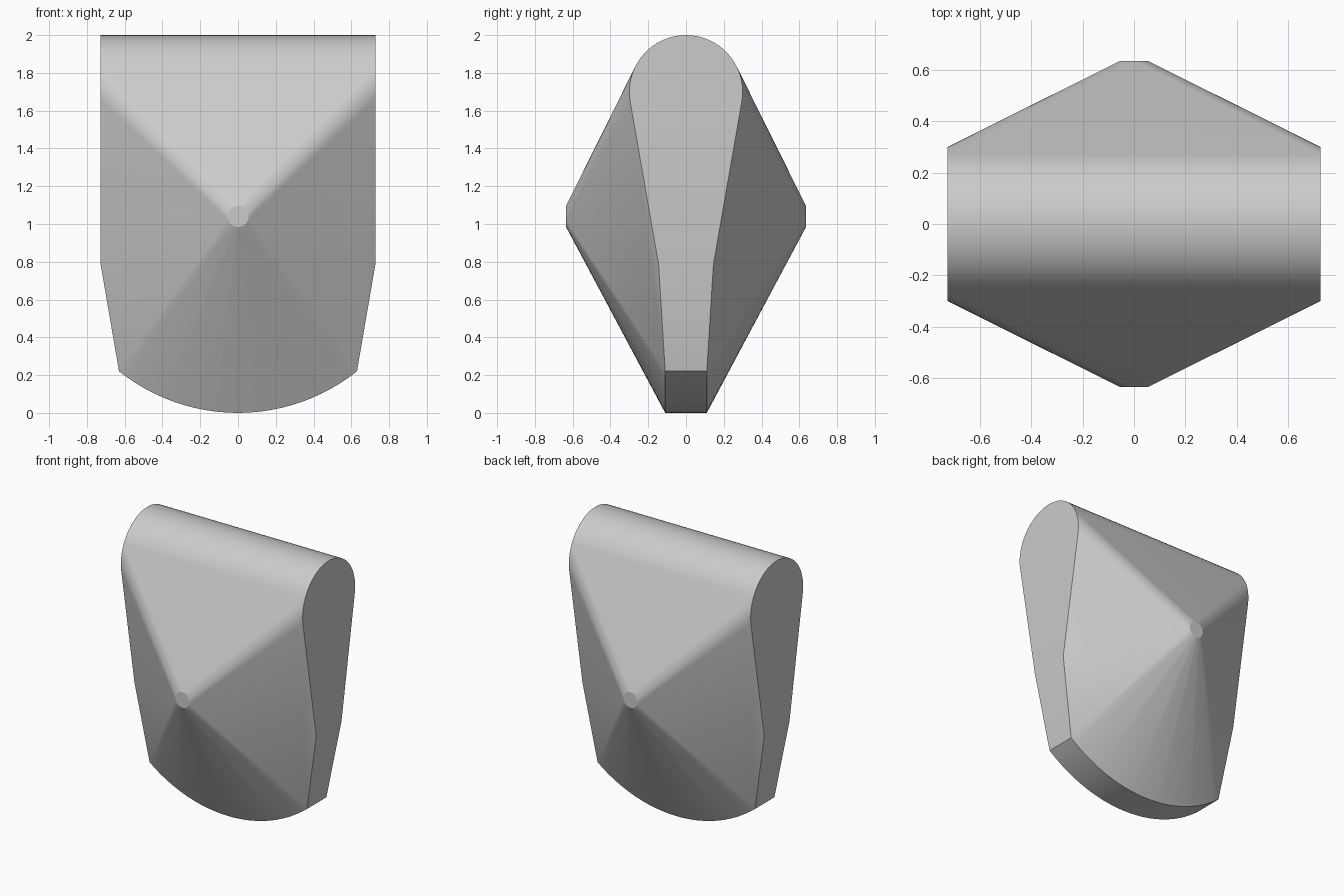
import bpy, bmesh
from math import sin, cos, pi, asin

if "Cube" in bpy.data.objects:
    bpy.data.objects.remove(bpy.data.objects["Cube"])

bm = bmesh.new()

def add(points):
    for p in points:
        bm.verts.new(p)

def ring(r, n, start=0.0, sweep=2 * pi):
    return [(r * cos(start + sweep * i / n), r * sin(start + sweep * i / n)) for i in range(n + 1)]

# Side panels: round top tapering to a narrow flat foot
for sx in (-0.727, 0.727):
    add((sx, a, 1.70 + b) for a, b in ring(0.30, 36, -pi / 12, pi * 7 / 6))
    add((sx, y, 0.785) for y in (-0.145, 0.145))

# Curved rocker strip along the bottom
half = asin(0.63 / 1.01)
for sy in (-0.11, 0.11):
    add((a, sy, 1.01 + b) for a, b in ring(1.01, 24, -pi / 2 - half, 2 * half))

# Small flat discs at the front and back peaks
for sy in (-0.635, 0.635):
    add((a, sy, 1.04 + b) for a, b in ring(0.056, 24)[:-1])

# Wrap everything in one taut skin
res = bmesh.ops.convex_hull(bm, input=bm.verts[:])
junk = {g for g in res["geom_interior"] + res["geom_unused"] if isinstance(g, bmesh.types.BMVert)}
bmesh.ops.delete(bm, geom=list(junk), context="VERTS")
bmesh.ops.dissolve_limit(bm, angle_limit=0.003, verts=bm.verts[:], edges=bm.edges[:])
bmesh.ops.recalc_face_normals(bm, faces=bm.faces[:])

mesh = bpy.data.meshes.new("faceted_body")
bm.to_mesh(mesh)
bm.free()
body = bpy.data.objects.new("faceted_body", mesh)
bpy.context.collection.objects.link(body)
bpy.context.view_layer.objects.active = body
body.select_set(True)
bpy.ops.object.shade_smooth_by_angle(angle=0.2)
